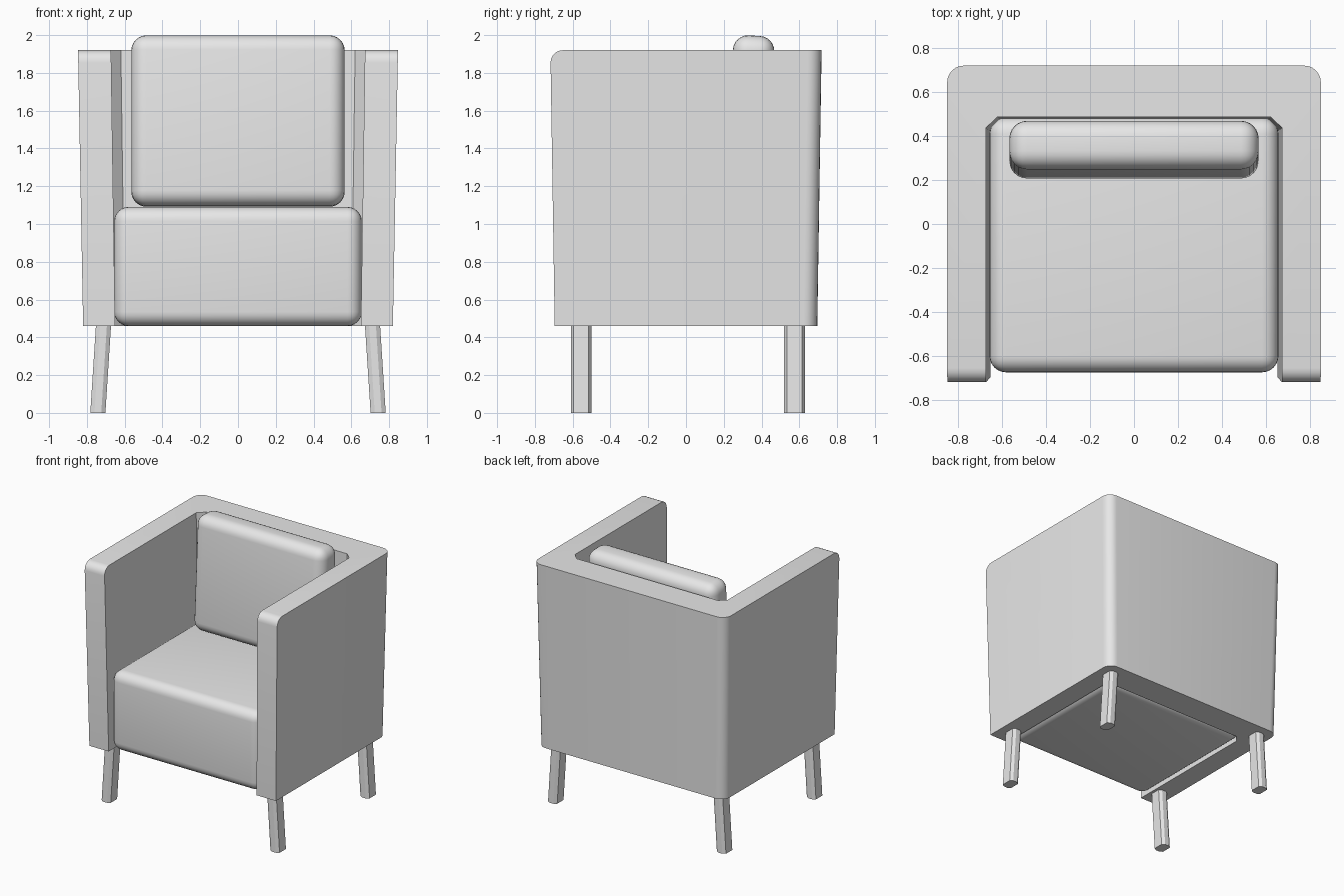
import bpy, bmesh, math
from mathutils import Vector, Matrix

old = bpy.data.objects.get("Cube")
if old:
    bpy.data.objects.remove(old, do_unlink=True)

grey = bpy.data.materials.new("plain_grey")
grey.use_nodes = True
grey.diffuse_color = (0.8, 0.8, 0.8, 1)
grey.node_tree.nodes["Principled BSDF"].inputs["Base Color"].default_value = grey.diffuse_color

BASE, TOP = 0.46, 1.92   # underside and rim heights of the shell


def finish(name, bm, smooth=True):
    bmesh.ops.recalc_face_normals(bm, faces=bm.faces)
    mesh = bpy.data.meshes.new(name)
    bm.to_mesh(mesh)
    bm.free()
    mesh.materials.append(grey)
    obj = bpy.data.objects.new(name, mesh)
    bpy.context.collection.objects.link(obj)
    if smooth:
        bpy.ops.object.select_all(action='DESELECT')
        obj.select_set(True)
        bpy.context.view_layer.objects.active = obj
        bpy.ops.object.shade_smooth_by_angle(angle=math.radians(32))
    return obj


def loft(bm, lower, upper):
    """Closed prism between two matching outlines."""
    a = [bm.verts.new(p) for p in lower]
    b = [bm.verts.new(p) for p in upper]
    n = len(a)
    for i in range(n):
        j = (i + 1) % n
        bm.faces.new((a[i], a[j], b[j], b[i]))
    bm.faces.new(a[::-1])
    bm.faces.new(b)


def cushion(name, size, centre, radius, tilt=0.0):
    bm = bmesh.new()
    bmesh.ops.create_cube(bm, size=1)
    bmesh.ops.scale(bm, vec=Vector(size), verts=bm.verts)
    bmesh.ops.bevel(bm, geom=bm.edges[:], offset=radius, segments=6,
                    profile=0.5, affect='EDGES')
    bmesh.ops.transform(bm, verts=bm.verts,
                        matrix=Matrix.Translation(centre) @ Matrix.Rotation(tilt, 4, 'X'))
    return finish(name, bm)


# Shell: U-shaped outline, slightly narrower at the underside
half = [(0.847, -0.718), (0.847, 0.718), (0.62, 0.485), (0.672, 0.435), (0.672, -0.718)]
outer, inner = half[:2], half[2:]
mirror = lambda pts: [(-x, y) for x, y in reversed(pts)]
outline = outer + mirror(outer) + mirror(inner) + mirror(mirror(inner))
# walk order: right arm outside, back, left arm outside, left inside, right inside
outline = outer + mirror(outer) + [(-x, y) for x, y in reversed(inner)] + inner
bm = bmesh.new()
loft(bm, [(x * 0.968, y * 0.968, BASE) for x, y in outline],
     [(x, y, TOP) for x, y in outline])


def edges_where(rule):
    return [e for e in bm.edges if all(rule(v.co) for v in e.verts)]


back_corners = [e for e in edges_where(lambda c: c.y > 0.6)
                if abs(e.verts[0].co.z - e.verts[1].co.z) > 1]
bmesh.ops.bevel(bm, geom=back_corners, offset=0.075, segments=6, profile=0.5, affect='EDGES')
arm_tips = edges_where(lambda c: c.y < -0.7 and c.z > TOP - 0.01)
bmesh.ops.bevel(bm, geom=arm_tips, offset=0.065, segments=5, profile=0.5, affect='EDGES')
finish("shell", bm)

# Seat and back cushions
cushion("seat_cushion", (1.31, 1.155, 0.63), (0, -0.095, 0.775), 0.075)
cushion("back_cushion", (1.13, 0.22, 0.905), (0, 0.337, 1.545), 0.08, math.radians(-3.2))

# Legs: rounded-oblong section, splayed sideways
corner = [(0.04, 0.04), (0.018, 0.055)]
section = (corner + [(-x, y) for x, y in reversed(corner)]
           + [(-x, -y) for x, y in corner] + [(x, -y) for x, y in reversed(corner)])
for side, sx in (("left", 1), ("right", -1)):
    for end, cy in (("front", -0.555), ("back", 0.575)):
        bm = bmesh.new()
        loft(bm, [(sx * 0.742 + x, cy + y, 0) for x, y in section],
             [(sx * 0.712 + x, cy + y, BASE + 0.005) for x, y in section])
        finish(f"{end}_{side}_leg", bm, smooth=False)
